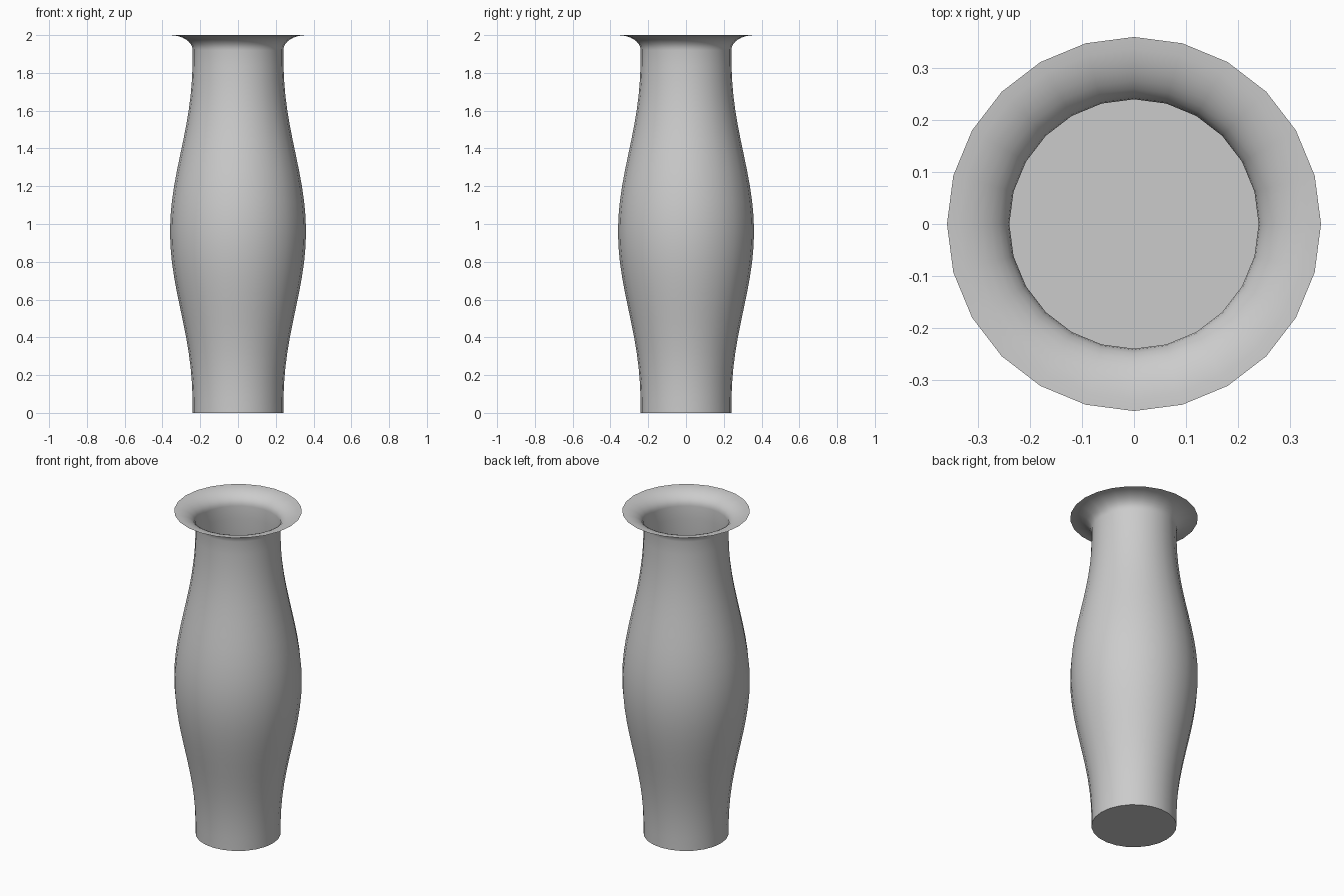
import bpy, bmesh, math

cube = bpy.data.objects.get("Cube")
if cube:
    bpy.data.objects.remove(cube, do_unlink=True)

SIDES = 24
NECK, BELLY = 0.24, 0.36
FLARE_Z, TOP = 1.92, 2.0

# One clay colour for the whole vase
clay = bpy.data.materials.new("plain_grey")
clay.use_nodes = True
grey = (0.6, 0.6, 0.6, 1)
clay.diffuse_color = grey
clay.node_tree.nodes["Principled BSDF"].inputs["Base Color"].default_value = grey

# Body profile: straight neck and foot with a swelling belly
steps = 24
profile = []
for i in range(steps + 1):
    t = i / steps
    swell = max(0, math.sin(math.pi * t)) ** 2.5
    profile.append((NECK + (BELLY - NECK) * swell, FLARE_Z * t))

# Lip profile: quarter ellipse curling outward to a level rim
for i in range(1, 9):
    a = math.pi / 2 * i / 8
    profile.append((BELLY - (BELLY - NECK) * math.cos(a),
                    FLARE_Z + (TOP - FLARE_Z) * math.sin(a)))

# Turn the profile into an open thin shell with a flat floor
bm = bmesh.new()
rings = []
for r, z in profile:
    rings.append([bm.verts.new((r * math.cos(2 * math.pi * k / SIDES),
                                r * math.sin(2 * math.pi * k / SIDES), z))
                  for k in range(SIDES)])
for low, high in zip(rings, rings[1:]):
    for k in range(SIDES):
        n = (k + 1) % SIDES
        bm.faces.new((low[k], low[n], high[n], high[k]))
bm.faces.new(rings[0][::-1])

mesh = bpy.data.meshes.new("vase")
bm.to_mesh(mesh)
bm.free()
mesh.materials.append(clay)
vase = bpy.data.objects.new("vase", mesh)
bpy.context.collection.objects.link(vase)

# Smooth walls, crisp edge around the floor
bpy.ops.object.select_all(action='DESELECT')
vase.select_set(True)
bpy.context.view_layer.objects.active = vase
bpy.ops.object.shade_smooth_by_angle(angle=math.radians(40))
